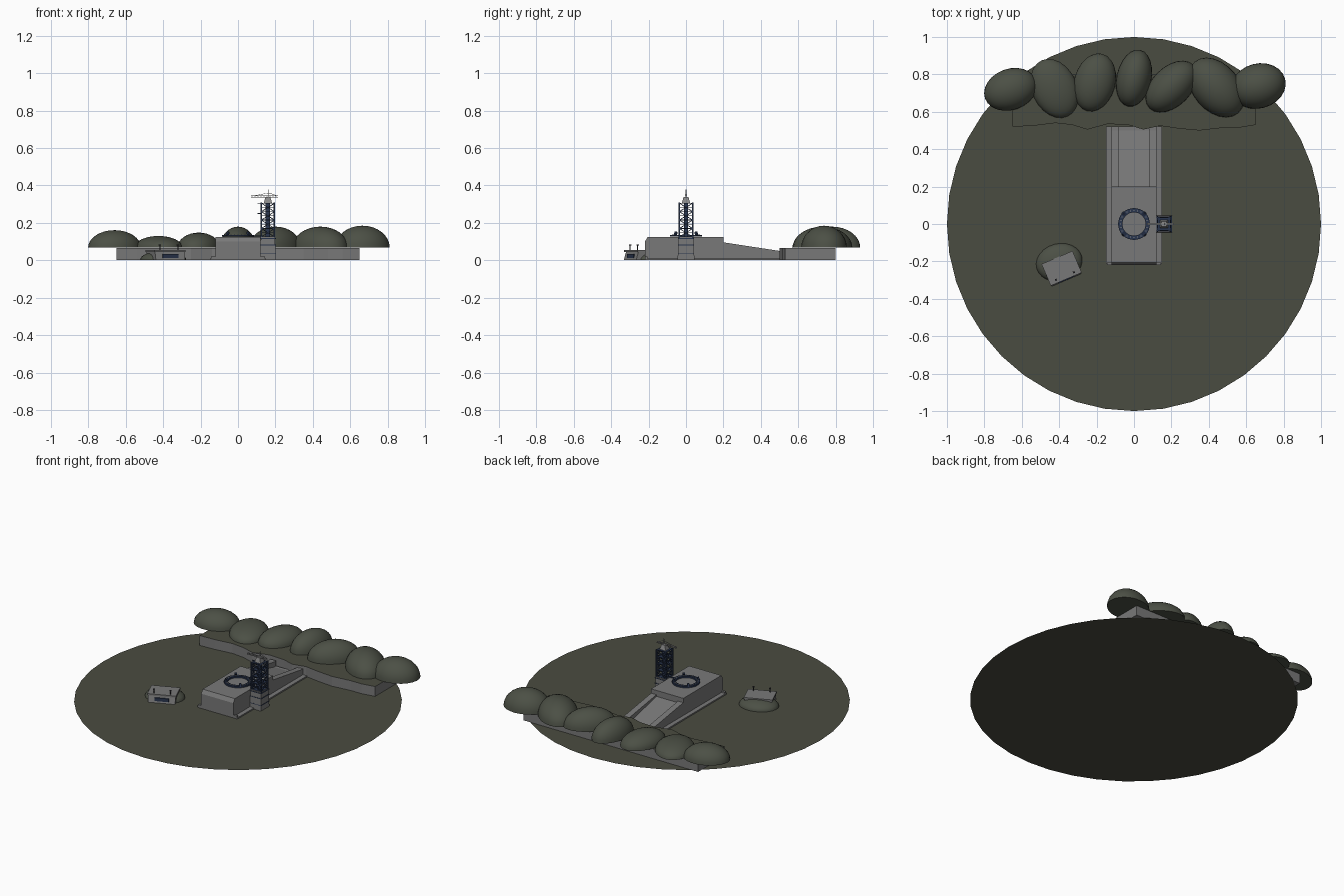
import bpy, bmesh, math
from mathutils import Vector, Matrix

if "Cube" in bpy.data.objects:
    bpy.data.objects.remove(bpy.data.objects["Cube"])


def material(name, rgb):
    m = bpy.data.materials.new(name)
    m.use_nodes = True
    col = (*rgb, 1)
    m.diffuse_color = col
    m.node_tree.nodes["Principled BSDF"].inputs["Base Color"].default_value = col
    return m


GRASS = material("grass", (0.068, 0.072, 0.052))
BUSH = material("foliage", (0.072, 0.08, 0.06))
CONCRETE = material("concrete", (0.19, 0.19, 0.19))
STEEL = material("navy steel", (0.022, 0.035, 0.075))
GREY = material("light metal", (0.25, 0.25, 0.25))
DARK = material("dark metal", (0.03, 0.03, 0.035))


def finish(bm, name, *mats):
    bmesh.ops.recalc_face_normals(bm, faces=bm.faces)
    me = bpy.data.meshes.new(name)
    bm.to_mesh(me)
    bm.free()
    for m in mats:
        me.materials.append(m)
    ob = bpy.data.objects.new(name, me)
    bpy.context.collection.objects.link(ob)
    return ob


def add_box(bm, lo, hi, taper=1.0):
    lo, hi = Vector(lo), Vector(hi)
    mid = (lo + hi) / 2
    for v in bmesh.ops.create_cube(bm, size=1)["verts"]:
        s = taper if v.co.z > 0 else 1
        v.co = mid + Vector((v.co.x * s, v.co.y * s, v.co.z)) * (hi - lo)


def box(name, lo, hi, mat, taper=1.0):
    bm = bmesh.new()
    add_box(bm, lo, hi, taper)
    return finish(bm, name, mat)


def add_bar(bm, a, b, t):
    a, b = Vector(a), Vector(b)
    d = b - a
    M = Matrix.Translation((a + b) / 2) @ d.to_track_quat("Z", "Y").to_matrix().to_4x4()
    bmesh.ops.create_cube(bm, size=1, matrix=M @ Matrix.Diagonal((t, t, d.length, 1)))


def prism(name, pts, x0, x1, mat):
    """Extrude a (y, z) outline along x."""
    bm = bmesh.new()
    f = bm.faces.new([bm.verts.new((x0, y, z)) for y, z in pts])
    r = bmesh.ops.extrude_face_region(bm, geom=[f])
    vs = [e for e in r["geom"] if isinstance(e, bmesh.types.BMVert)]
    bmesh.ops.translate(bm, verts=vs, vec=(x1 - x0, 0, 0))
    return finish(bm, name, mat)


def dome(name, centre, radii, turn, mat):
    bm = bmesh.new()
    bmesh.ops.create_uvsphere(bm, u_segments=24, v_segments=16, radius=1)
    bmesh.ops.bisect_plane(bm, geom=bm.verts[:] + bm.edges[:] + bm.faces[:],
                           plane_co=(0, 0, 0), plane_no=(0, 0, -1), clear_outer=True)
    bmesh.ops.holes_fill(bm, edges=[e for e in bm.edges if e.is_boundary])
    bm.transform(Matrix.Translation(centre) @ Matrix.Rotation(math.radians(turn), 4, "Z")
                 @ Matrix.Diagonal((*radii, 1)))
    ob = finish(bm, name, mat)
    bpy.context.view_layer.objects.active = ob
    ob.select_set(True)
    bpy.ops.object.shade_smooth_by_angle(angle=math.radians(40))
    ob.select_set(False)
    return ob


# Ground disc
bm = bmesh.new()
bmesh.ops.create_circle(bm, cap_ends=True, segments=40, radius=1)
bm.transform(Matrix.Rotation(math.radians(9), 4, "Z"))
finish(bm, "ground", GRASS)
B = 0.001

# Raised bank with a wavy front, grass on top
wave = [(-.65, .52), (-.54, .525), (-.42, .54), (-.33, .53), (-.25, .505), (-.14, .535),
        (-.03, .53), (.05, .505), (.14, .525), (.24, .51), (.35, .5), (.48, .515),
        (.56, .515), (.65, .53), (.65, .8), (-.65, .8)]
bm = bmesh.new()
f = bm.faces.new([bm.verts.new((x, y, B)) for x, y in wave])
r = bmesh.ops.extrude_face_region(bm, geom=[f])
bmesh.ops.translate(bm, verts=[e for e in r["geom"] if isinstance(e, bmesh.types.BMVert)],
                    vec=(0, 0, .066))
bm.normal_update()
for f in bm.faces:
    if all(v.co.z > .06 for v in f.verts):
        f.material_index = 1
finish(bm, "bank", CONCRETE, GRASS)

# Row of bushes: x, y, radius x, radius y, height, turn
for i, (x, y, rx, ry, h, a) in enumerate([
        (-.66, .72, .145, .11, .093, 20), (-.425, .725, .12, .165, .062, 25),
        (-.21, .757, .11, .158, .08, -15), (0, .78, .093, .155, .112, -12),
        (.2, .735, .105, .165, .112, -45), (.44, .73, .125, .18, .112, 40),
        (.665, .738, .148, .12, .117, 15)]):
    dome(f"bush_{i + 1}", (x, y, .068), (rx, ry, h), a, BUSH)

# Launch block, apron and flame ramp
box("base_slab", (-.15, -.215, B), (.15, .52, .01), CONCRETE)
prism("launch_block", [(-.22, B), (-.22, .1), (-.205, .125), (.2, .125), (.2, B)],
      -.12, .12, CONCRETE)
for s in (-1, 1):
    xs = sorted((s * .08, s * .12))
    prism("ramp_wall", [(.2, B), (.2, .096), (.5, .05), (.52, .05), (.52, B)], *xs, CONCRETE)
    xs = sorted((s * .12, s * .145))
    box("slab_corner", (xs[0], -.22, B), (xs[1], -.205, .02), CONCRETE)
prism("ramp_floor", [(.2, B), (.2, .085), (.5, .015), (.52, .015), (.52, B)],
      -.08, .08, CONCRETE)

# Launch ring: square-section annulus with hold-down posts
bm = bmesh.new()
N = 32
loops = []
for k in range(N):
    a = 2 * math.pi * k / N
    loops.append([bm.verts.new((q * math.cos(a), q * math.sin(a), z))
                  for q, z in ((.062, .126), (.085, .126), (.085, .136), (.062, .136))])
for k in range(N):
    p, q = loops[k], loops[(k + 1) % N]
    for j in range(4):
        bm.faces.new((p[j], p[(j + 1) % 4], q[(j + 1) % 4], q[j]))
finish(bm, "launch_ring", STEEL)
posts, studs = bmesh.new(), bmesh.new()
for k in range(4):
    a = math.pi / 4 + k * math.pi / 2
    c, s = math.cos(a), math.sin(a)
    add_bar(posts, (.082 * c, .082 * s, .13), (.074 * c, .074 * s, .152), .012)
for k in range(24):
    a = 2 * math.pi * k / 24
    x, y = .073 * math.cos(a), .073 * math.sin(a)
    add_box(studs, (x - .003, y - .003, .136), (x + .003, y + .003, .139))
finish(posts, "hold_down_posts", STEEL)
finish(studs, "ring_studs", GREY)
box("ring_walkway", (.083, -.004, .127), (.13, .004, .133), STEEL)

# Tower base: stacked concrete blocks with dark bands
TX, H = .16, .035
box("tower_base", (TX - .042, -.045, B), (TX + .042, .045, .125), CONCRETE, .9)
for z in (.035, .08, .115):
    box("base_band", (TX - .043, -.044, z), (TX + .043, .044, z + .004), STEEL)

# Lattice tower
bm = bmesh.new()
corners = [(TX + sx * H, sy * H) for sx, sy in ((-1, -1), (1, -1), (1, 1), (-1, 1))]
levels = [.125, .17, .215, .26, .305]
for x, y in corners:
    add_bar(bm, (x, y, .12), (x, y, .308), .008)
for z in levels:
    add_box(bm, (TX - H, -H, z - .002), (TX + H, H, z + .002))
for lo, hi in zip(levels, levels[1:]):
    for j in range(4):
        p, q = corners[j], corners[(j + 1) % 4]
        add_bar(bm, (*p, lo), (*q, hi), .004)
        add_bar(bm, (*q, lo), (*p, hi), .004)
        m = (lo + hi) / 2
        add_bar(bm, (*p, m), (*q, m), .003)
add_box(bm, (TX - .012, -.012, .125), (TX + .012, .012, .305))
for z in (.25, .302):
    add_bar(bm, (TX - H, 0, z), (TX - .055, 0, z), .004)
finish(bm, "lattice_tower", STEEL)

# Crane on the tower
box("crane_cab", (TX - .022, -.022, .307), (TX + .022, .022, .338), GREY, .6)
bm = bmesh.new()
for y in (-.005, .005):
    add_bar(bm, (.07, y, .337), (.215, y, .337), .003)
    add_bar(bm, (.165, y, .33), (.165, 0, .378), .003)
add_bar(bm, (.07, 0, .344), (.215, 0, .344), .003)
for k in range(9):
    x = .07 + k * .016
    add_bar(bm, (x, 0, .337), (x + .008, 0, .344), .002)
add_bar(bm, (.165, 0, .36), (.08, 0, .344), .002)
add_bar(bm, (.165, 0, .36), (.212, 0, .344), .002)
add_bar(bm, (.075, 0, .337), (.075, 0, .31), .0015)
finish(bm, "crane_boom", GREY)

# Bunker with window slit and roof posts, backed by an earth mound
dome("bunker_mound", (-.4, -.205, B), (.125, .1, .05), 15, BUSH)
place = Matrix.Translation((-.387, -.237, 0)) @ Matrix.Rotation(math.radians(23), 4, "Z")
parts = [
    prism("bunker", [(-.068, B), (-.055, .045), (.06, .045), (.06, B)], -.085, .085, CONCRETE),
    box("bunker_roof", (-.09, -.063, .045), (.09, .063, .056), CONCRETE),
    box("bunker_window", (-.045, -.067, .012), (.045, -.06, .034), STEEL),
]
for s in (-1, 1):
    x = s * .052
    parts.append(box("roof_post", (x - .002, -.047, .056), (x + .002, -.043, .082), DARK))
    parts.append(box("post_head", (x - .005, -.05, .078), (x + .005, -.04, .084), DARK))
for ob in parts:
    ob.data.transform(place)
